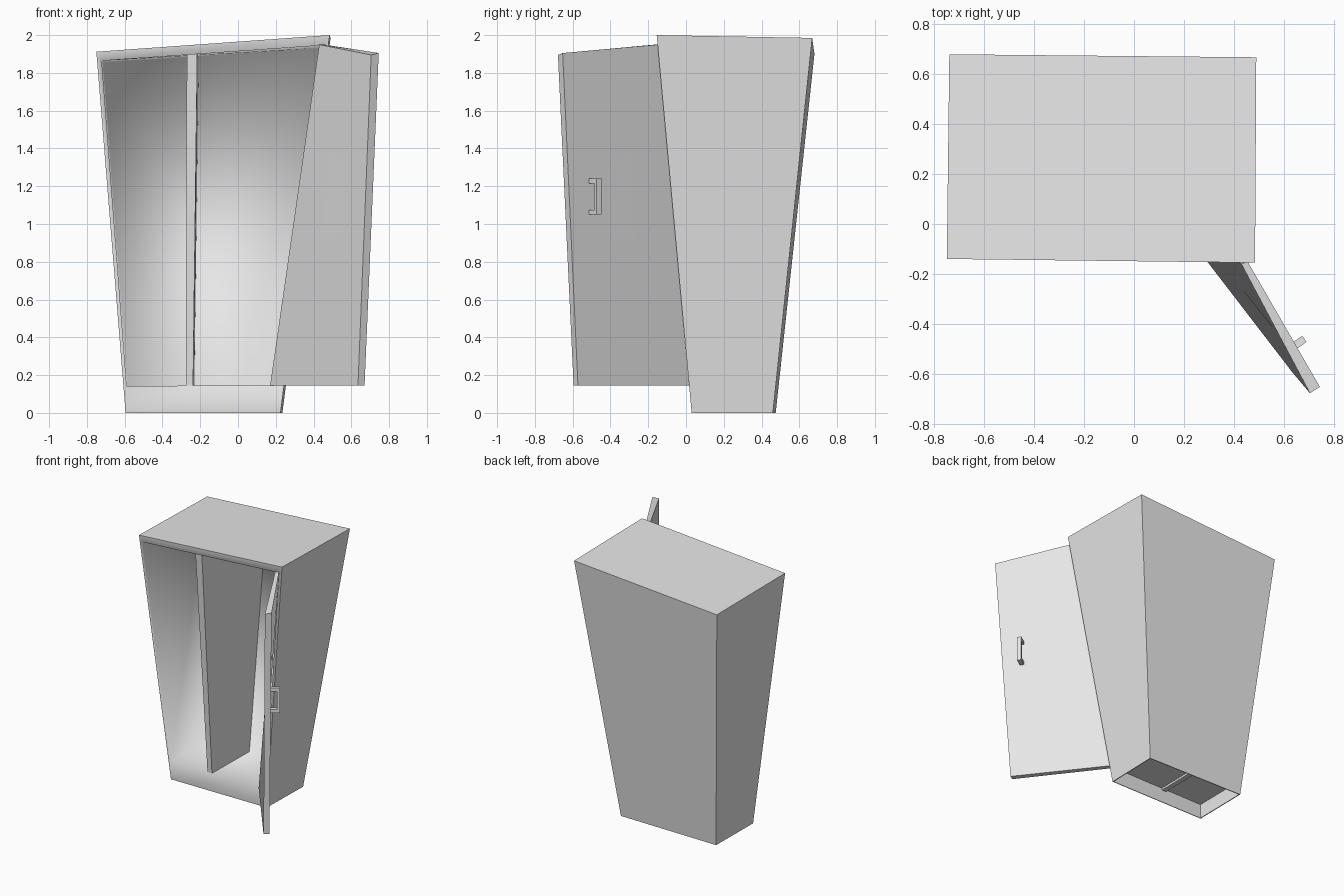
import bpy, bmesh
from mathutils import Vector

old = bpy.data.objects.get("Cube")
if old:
    bpy.data.objects.remove(old, do_unlink=True)

grey = bpy.data.materials.new("light_grey")
grey.use_nodes = True
colour = (0.8, 0.8, 0.8, 1)
grey.diffuse_color = colour
grey.node_tree.nodes["Principled BSDF"].inputs["Base Color"].default_value = colour


def finish(name, bm):
    bmesh.ops.recalc_face_normals(bm, faces=bm.faces)
    mesh = bpy.data.meshes.new(name)
    bm.to_mesh(mesh)
    bm.free()
    mesh.materials.append(grey)
    obj = bpy.data.objects.new(name, mesh)
    bpy.context.collection.objects.link(obj)
    return obj


def unit_box(lo=(0, 0, 0), hi=(1, 1, 1)):
    bm = bmesh.new()
    bmesh.ops.create_cube(bm, size=1)
    for v in bm.verts:
        v.co = [hi[i] if v.co[i] > 0 else lo[i] for i in range(3)]
    return bm


def warp(bm, corners):
    """Map the unit cube onto eight corners, keyed by (u, v, w) bits."""
    for vert in bm.verts:
        p = vert.co.copy()
        out = Vector()
        for bits, corner in corners.items():
            weight = 1
            for bit, t in zip(bits, p):
                weight *= t if bit else 1 - t
            out += weight * Vector(corner)
        vert.co = out


def recess(bm, axis, lo, hi, depth):
    """Inset the face lying at zero on an axis and push it inwards."""
    bm.faces.ensure_lookup_table()
    face = next(f for f in bm.faces if all(abs(v.co[axis]) < 1e-5 for v in f.verts))
    rim = bmesh.ops.inset_individual(bm, faces=[face], thickness=0.002)["faces"]
    for v in face.verts:
        for i in range(3):
            if i != axis:
                v.co[i] = hi[i] if v.co[i] > 0.5 else lo[i]
    pushed = bmesh.ops.extrude_discrete_faces(bm, faces=[face])["faces"][0]
    for v in pushed.verts:
        v.co[axis] = depth
    walls = {f for e in pushed.edges for f in e.link_faces}
    return set(rim) | walls


# Crooked cabinet that flares out towards the top
cabinet = {
    (0, 0, 0): (-0.595, 0.03, 0), (1, 0, 0): (0.225, 0.03, 0),
    (0, 1, 0): (-0.59, 0.475, 0), (1, 1, 0): (0.235, 0.46, 0),
    (0, 0, 1): (-0.75, -0.14, 1.912), (1, 0, 1): (0.485, -0.155, 2),
    (0, 1, 1): (-0.74, 0.68, 1.9), (1, 1, 1): (0.49, 0.668, 1.985),
}
bm = unit_box()
inside = recess(bm, 1, (0.02, 0, 0.074), (0.98, 1, 0.974), 0.97)
recess(bm, 2, (0.008, 0.012, 0), (0.992, 0.985, 0), 0.062)
for f in inside:
    f.smooth = True
warp(bm, cabinet)
finish("cabinet_body", bm)

# Upright divider, poking slightly through the floor
bm = unit_box((0.388, 0.01, 0.054), (0.433, 0.975, 0.976))
warp(bm, cabinet)
finish("divider", bm)

# Open door: u runs from hinge to free edge, v through its thickness
door = {
    (0, 0, 0): (0.17, 0.01, 0.145), (1, 0, 0): (0.635, -0.595, 0.145),
    (0, 1, 0): (0.205, 0.025, 0.145), (1, 1, 0): (0.67, -0.572, 0.145),
    (0, 0, 1): (0.43, -0.16, 1.95), (1, 0, 1): (0.705, -0.678, 1.895),
    (0, 1, 1): (0.455, -0.15, 1.95), (1, 1, 1): (0.745, -0.653, 1.905),
}
bm = unit_box()
warp(bm, door)
finish("door", bm)

# Handle on the outside of the door: two posts and a grip
along = Vector((0.563, -0.827, 0))
outward = Vector((0.827, 0.563, 0))
base = Vector((0.625, -0.5, 1.145))
bm = bmesh.new()
for lo, hi in (((-0.015, -0.02, -0.095), (0.015, 0.07, -0.07)),
               ((-0.015, -0.02, 0.07), (0.015, 0.07, 0.095)),
               ((-0.015, 0.05, -0.07), (0.015, 0.07, 0.07))):
    verts = bmesh.ops.create_cube(bm, size=1)["verts"]
    for v in verts:
        a, o, z = [hi[i] if v.co[i] > 0 else lo[i] for i in range(3)]
        v.co = base + along * a + outward * o + Vector((0, 0, z))
finish("door_handle", bm)
